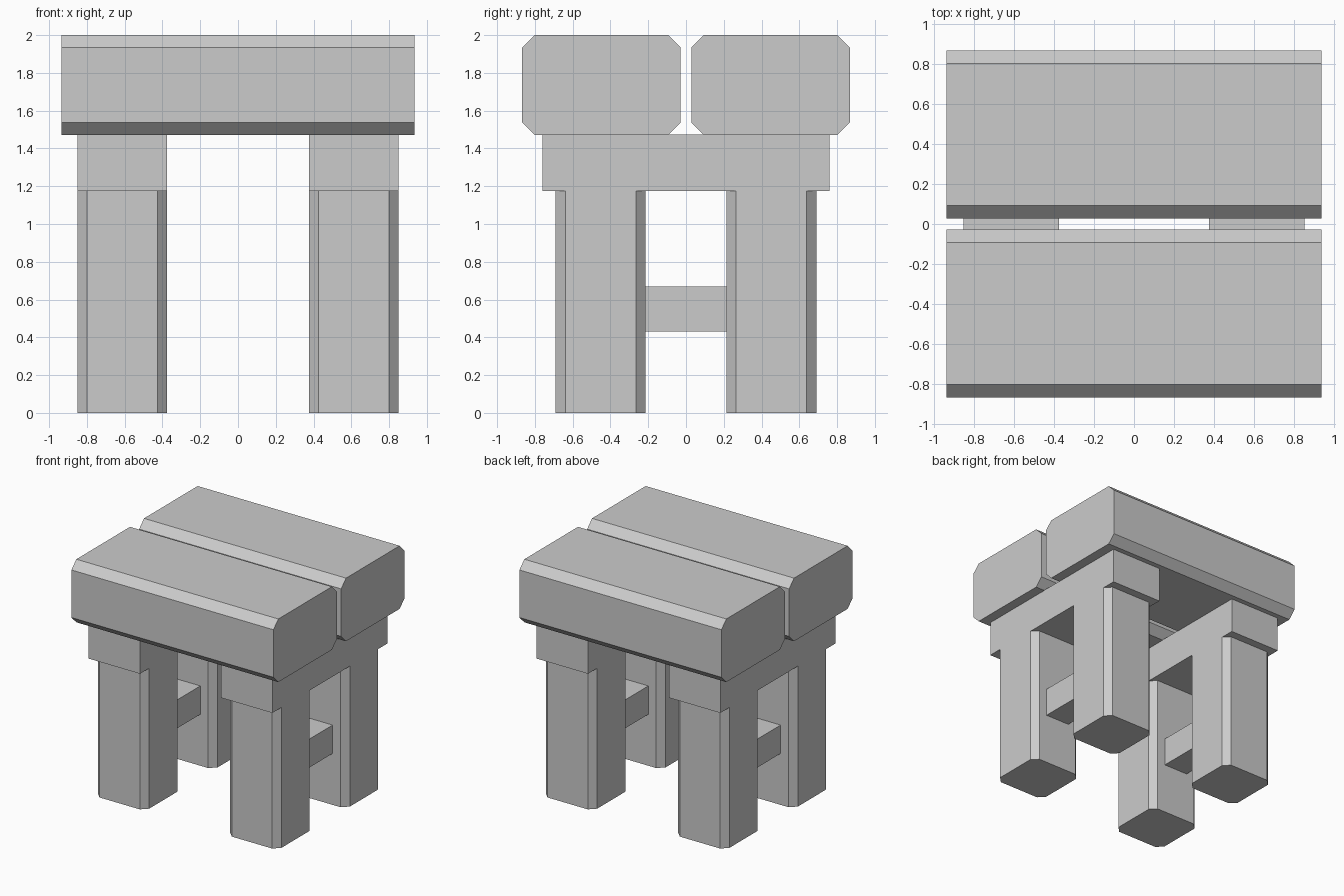
import bpy
import bmesh

if "Cube" in bpy.data.objects:
    bpy.data.objects.remove(bpy.data.objects["Cube"])

grey = bpy.data.materials.new("plain grey")
grey.diffuse_color = (0.6, 0.6, 0.6, 1)
grey.use_nodes = True
grey.node_tree.nodes["Principled BSDF"].inputs["Base Color"].default_value = grey.diffuse_color


def block(name, lo, hi, axis=None, chamfer=0):
    """Box from corner lo to corner hi; edges running along axis are chamfered."""
    bm = bmesh.new()
    bmesh.ops.create_cube(bm, size=1)
    for v in bm.verts:
        v.co = [(lo[i] + hi[i]) / 2 + v.co[i] * (hi[i] - lo[i]) for i in range(3)]
    if axis is not None:
        edges = [e for e in bm.edges
                 if abs(e.verts[0].co[axis] - e.verts[1].co[axis]) > 1e-4]
        bmesh.ops.bevel(bm, geom=edges, offset=chamfer, segments=1, affect='EDGES')
    bmesh.ops.recalc_face_normals(bm, faces=bm.faces)
    mesh = bpy.data.meshes.new(name)
    bm.to_mesh(mesh)
    bm.free()
    mesh.materials.append(grey)
    obj = bpy.data.objects.new(name, mesh)
    bpy.context.collection.objects.link(obj)
    return obj


# Two thick seat slabs with chamfered long edges
for side, y0, y1 in (("front", -0.867, -0.028), ("back", 0.028, 0.867)):
    block(f"{side}_seat_slab", (-0.935, y0, 1.472), (0.935, y1, 2), 0, 0.065)

# Left and right trestles
for side, cx in (("left", -0.6125), ("right", 0.6125)):
    x0, x1 = cx - 0.2375, cx + 0.2375
    # Beam carrying the slabs
    block(f"{side}_beam", (x0, -0.76, 1.175), (x1, 0.76, 1.475))
    # Chamfered legs
    for end, y0, y1 in (("front", -0.69, -0.215), ("back", 0.215, 0.69)):
        block(f"{end}_{side}_leg", (x0, y0, 0), (x1, y1, 1.175), 2, 0.051)
    # Stretcher between the legs
    block(f"{side}_stretcher", (cx - 0.113, -0.215, 0.43), (cx + 0.113, 0.215, 0.668))
